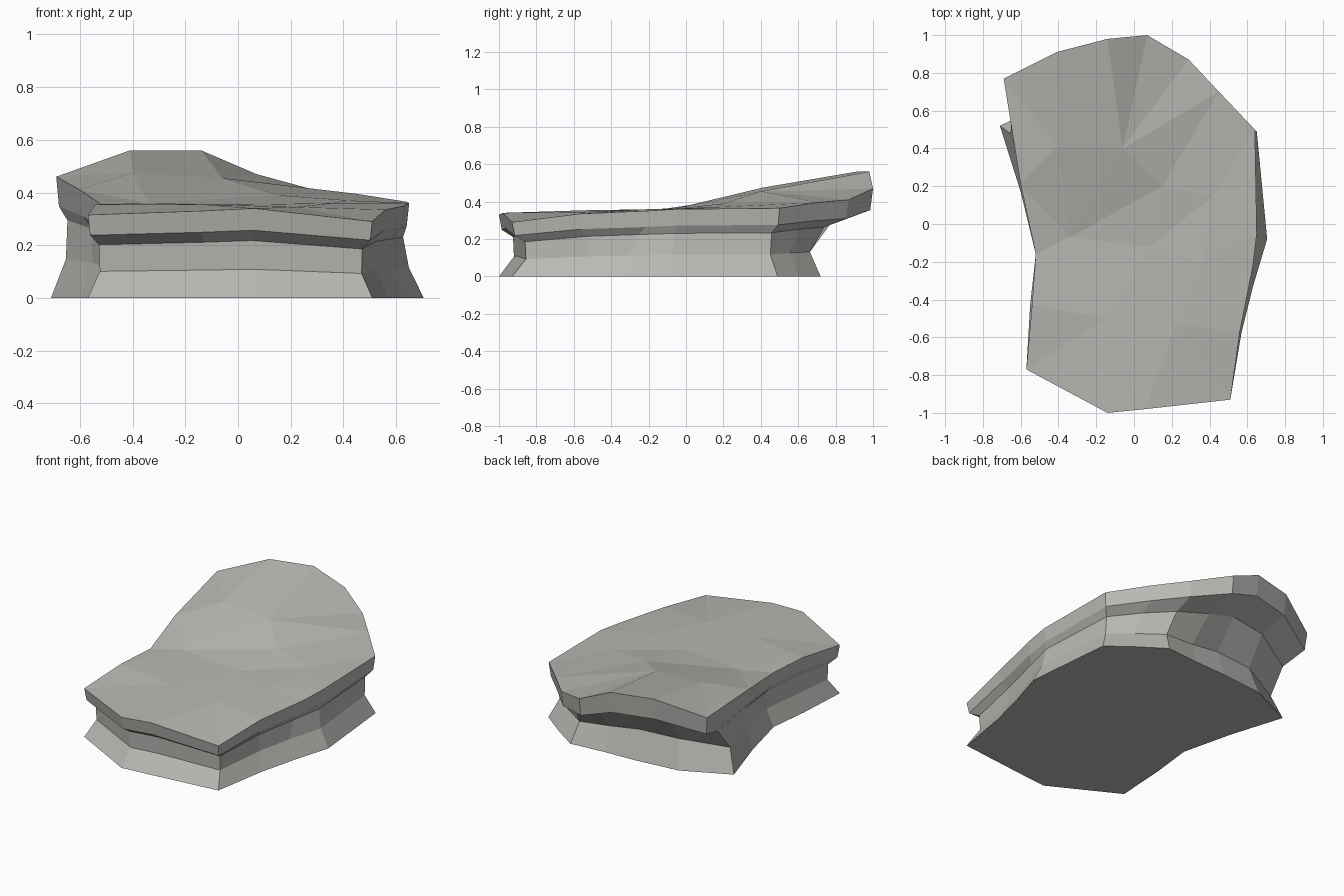
import bpy, bmesh
from mathutils import Vector
from mathutils.geometry import delaunay_2d_cdt

if "Cube" in bpy.data.objects:
    bpy.data.objects.remove(bpy.data.objects["Cube"])

# Outline stations, counter-clockwise: rim x, rim y, rim height, base x, base y
STATIONS = [
    (-.57, -.77, .315, -.57, -.77), (-.14, -1.0, .33, -.14, -1.0),
    (.06, -.98, .34, .06, -.98), (.51, -.93, .29, .51, -.93),
    (.56, -.57, .335, .57, -.57), (.63, -.22, .35, .63, -.33),
    (.65, -.05, .36, .705, -.08), (.64, .50, .365, .65, .49),
    (.45, .70, .395, .50, .605), (.29, .87, .41, .33, .72),
    (.07, 1.0, .47, .10, .70), (-.14, .98, .56, -.12, .69),
    (-.41, .91, .56, -.41, .66), (-.69, .77, .46, -.71, .52),
    (-.60, .21, .41, -.60, .17), (-.52, -.16, .355, -.52, -.16),
    (-.54, -.43, .355, -.55, -.43),
]
# Dips and ridges on the top surface
TOP_POINTS = [
    (-.40, .41, .475), (-.06, .40, .455), (.15, .20, .39), (.42, .15, .37),
    (-.34, -.07, .36), (.08, -.12, .355), (.36, -.20, .36),
    (-.14, -.50, .355), (.22, -.53, .345),
]

# Ring levels: mix from base to rim outline, inward scale, fraction of rim height
LEVELS = [(0, 1, 0), (0, .92, .32), (.5, .925, .64), (1, .985, .755), (1, 1, 1)]

stone = bpy.data.materials.new("warm grey stone")
stone.diffuse_color = (.49, .48, .455, 1)
stone.use_nodes = True
stone.node_tree.nodes["Principled BSDF"].inputs["Base Color"].default_value = stone.diffuse_color

bm = bmesh.new()
n = len(STATIONS)

# Foot, waist, neck and overhanging lip as bridged rings
rings = []
for mix, scale, height in LEVELS:
    ring = []
    for rx, ry, rz, bx, by in STATIONS:
        p = Vector((bx, by)).lerp(Vector((rx, ry)), mix) * scale
        ring.append(bm.verts.new((p.x, p.y, rz * height)))
    rings.append(ring)
for low, high in zip(rings, rings[1:]):
    for i in range(n):
        j = (i + 1) % n
        bm.faces.new((low[i], low[j], high[j], high[i]))
bm.faces.new(rings[0][::-1])

# Uneven top, triangulated inside the rim
top = rings[-1] + [bm.verts.new(p) for p in TOP_POINTS]
result = delaunay_2d_cdt([v.co.xy for v in top], [], [list(range(n))], 1, 1e-5)
tris, origins = result[2], result[3]
for tri in tris:
    bm.faces.new([top[origins[i][0]] for i in tri])

bmesh.ops.recalc_face_normals(bm, faces=bm.faces[:])
mesh = bpy.data.meshes.new("flat_rock")
bm.to_mesh(mesh)
bm.free()
mesh.materials.append(stone)
rock = bpy.data.objects.new("flat_rock", mesh)
bpy.context.collection.objects.link(rock)
